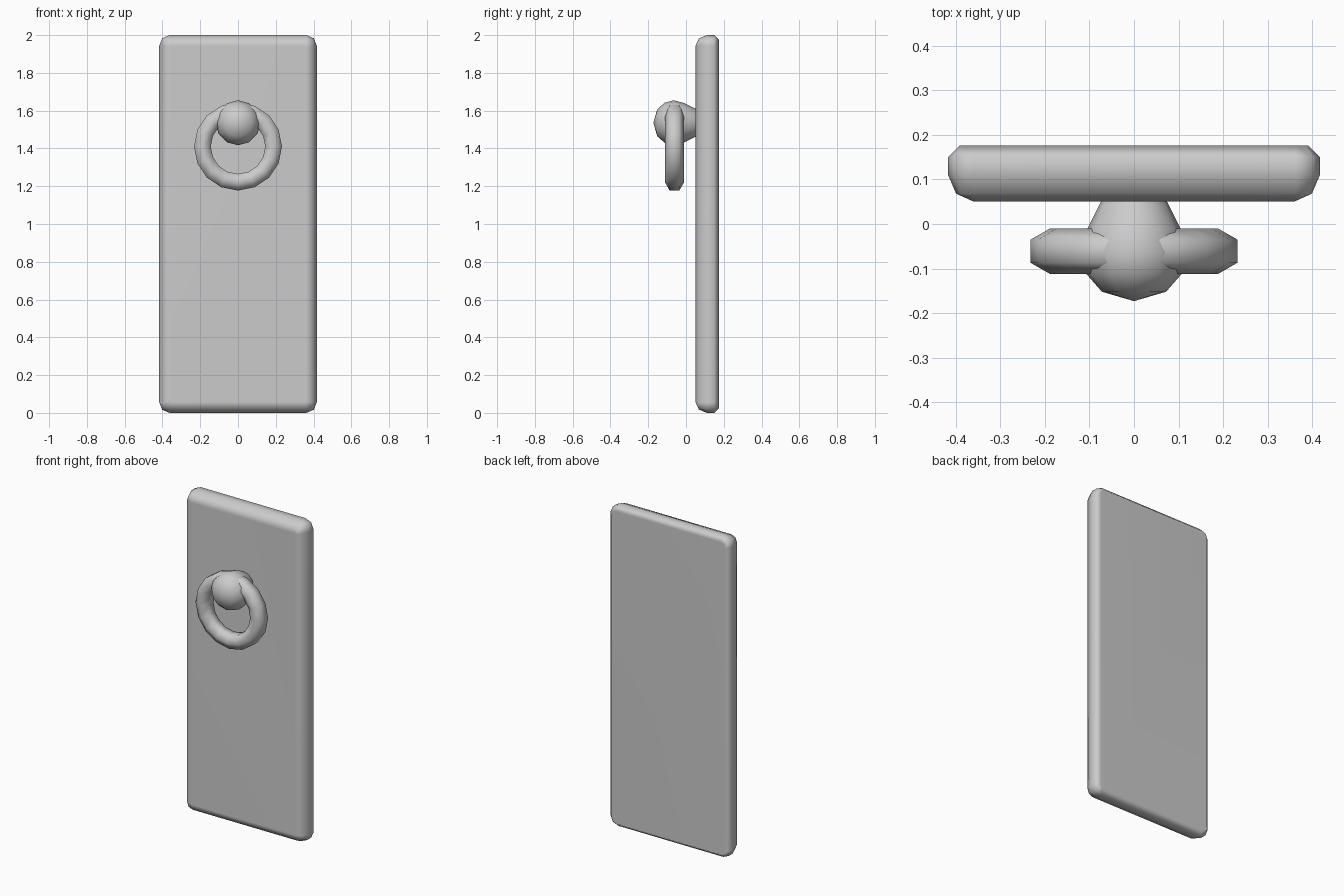
import bpy, bmesh
from math import cos, sin, pi, radians

cube = bpy.data.objects.get("Cube")
if cube:
    bpy.data.objects.remove(cube, do_unlink=True)

grey = bpy.data.materials.new("plain grey")
grey.use_nodes = True
COLOUR = (0.6, 0.6, 0.6, 1)
grey.diffuse_color = COLOUR
grey.node_tree.nodes["Principled BSDF"].inputs["Base Color"].default_value = COLOUR


def loft(name, rings, cap=True, loop=False, angle=60):
    """Skin a list of equal-length point rings into one smooth object."""
    bm = bmesh.new()
    rows = [[bm.verts.new(p) for p in ring] for ring in rings]
    n = len(rows[0])
    pairs = list(zip(rows, rows[1:]))
    if loop:
        pairs.append((rows[-1], rows[0]))
    for a, b in pairs:
        for i in range(n):
            j = (i + 1) % n
            bm.faces.new((a[i], a[j], b[j], b[i]))
    if cap:
        bm.faces.new(rows[0])
        bm.faces.new(rows[-1])
    bmesh.ops.remove_doubles(bm, verts=bm.verts, dist=0.0005)
    bmesh.ops.recalc_face_normals(bm, faces=bm.faces)
    mesh = bpy.data.meshes.new(name)
    bm.to_mesh(mesh)
    bm.free()
    mesh.materials.append(grey)
    obj = bpy.data.objects.new(name, mesh)
    bpy.context.collection.objects.link(obj)
    bpy.ops.object.select_all(action='DESELECT')
    obj.select_set(True)
    bpy.context.view_layer.objects.active = obj
    bpy.ops.object.shade_smooth_by_angle(angle=radians(angle))
    return obj


def rounded_rect(y, inset, half_w=0.417, half_h=1.0, corner=0.055):
    """Upright rectangle with two-segment rounded corners."""
    r = max(corner - inset, 0.008)
    w, h = half_w - inset - r, half_h - inset - r
    points = []
    for k, (sx, sz) in enumerate([(1, 1), (-1, 1), (-1, -1), (1, -1)]):
        for step in range(3):
            a = (k + step / 2) * pi / 2
            points.append((sx * w + r * cos(a), y, 1 + sz * h + r * sin(a)))
    return points


# Door plate: soft wide bevel in front, narrow bevel behind
plate_profile = [(0.05, 0.058), (0.068, 0.018), (0.11, 0), (0.15, 0), (0.176, 0.026)]
plate = loft("door_plate", [rounded_rect(y, d) for y, d in plate_profile])
weighted = plate.modifiers.new("flat_face_normals", 'WEIGHTED_NORMAL')
weighted.keep_sharp = True

# Round knob that runs back into the plate
knob_profile = [(-0.173, 0), (-0.152, 0.072), (-0.113, 0.106), (-0.065, 0.119),
                (-0.01, 0.104), (0.05, 0.074), (0.07, 0.06)]
SIDES = 12
loft("knob", [[(r * cos(2 * pi * i / SIDES), y, 1.536 + r * sin(2 * pi * i / SIDES))
               for i in range(SIDES)] for y, r in knob_profile], cap=False)

# Hanging ring with a six-sided section
MAJOR, MINOR, STEPS = 0.1885, 0.051, 16
ring_rows = []
for i in range(STEPS):
    a = 2 * pi * i / STEPS
    row = []
    for k in range(6):
        b = pi / 6 + k * pi / 3
        r = MAJOR + MINOR * cos(b)
        row.append((r * cos(a), -0.061 + MINOR * sin(b), 1.41 + r * sin(a)))
    ring_rows.append(row)
loft("knocker_ring", ring_rows, cap=False, loop=True, angle=75)
